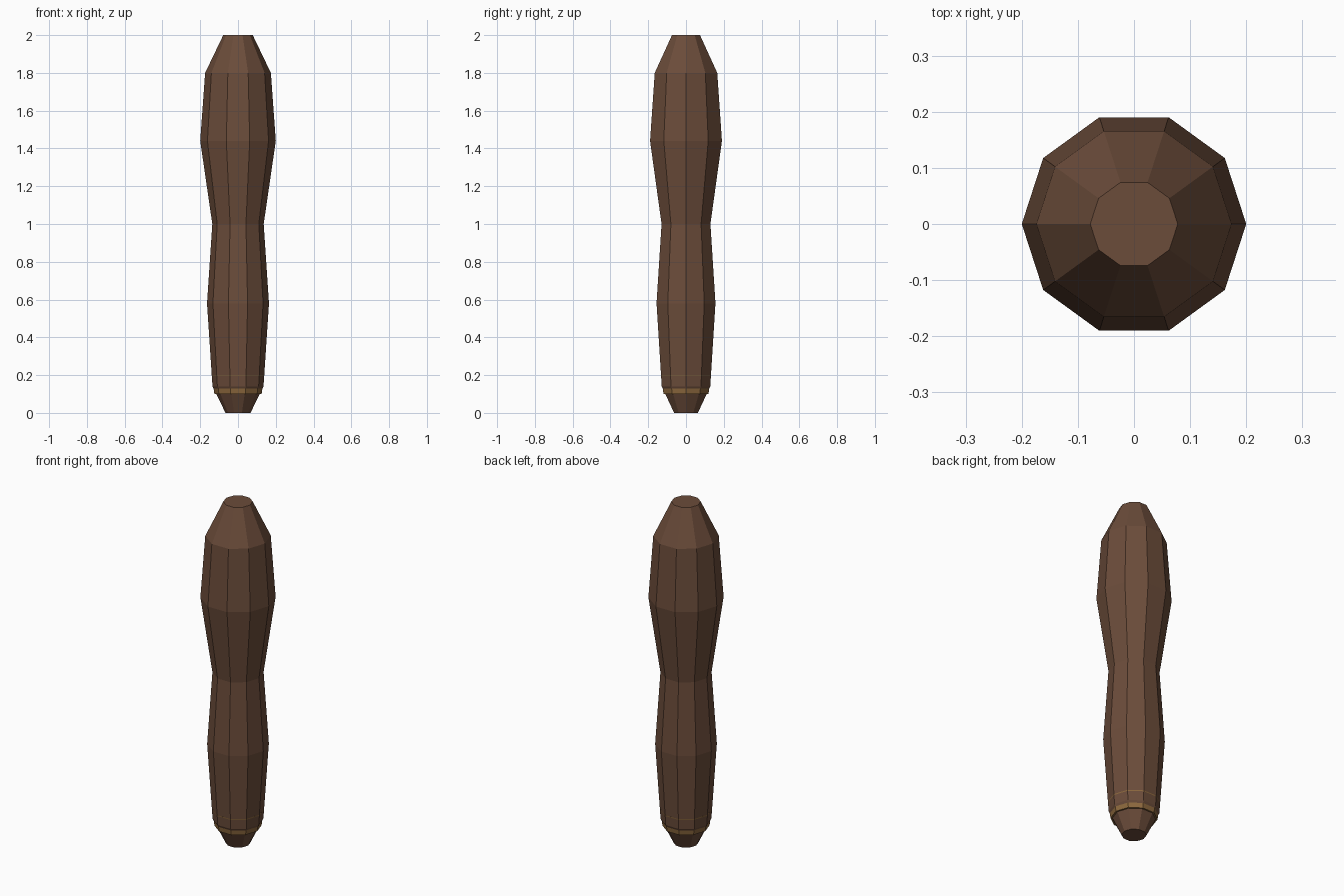
import bpy
import bmesh
from math import cos, sin, tau

cube = bpy.data.objects.get("Cube")
if cube:
    bpy.data.objects.remove(cube, do_unlink=True)

SIDES = 10


def srgb(r, g, b):
    def lin(c):
        c /= 255
        return c / 12.92 if c <= 0.04045 else ((c + 0.055) / 1.055) ** 2.4
    return (lin(r), lin(g), lin(b), 1)


def material(name, color):
    mat = bpy.data.materials.new(name)
    mat.diffuse_color = color
    mat.use_nodes = True
    bsdf = mat.node_tree.nodes["Principled BSDF"]
    bsdf.inputs["Base Color"].default_value = color
    bsdf.inputs["Roughness"].default_value = 0.7
    return mat


def turned_part(name, profile, mat):
    """Faceted solid of revolution from (radius, height) pairs, capped at both ends."""
    bm = bmesh.new()
    rings = [[bm.verts.new((r * cos(tau * i / SIDES), r * sin(tau * i / SIDES), z))
              for i in range(SIDES)] for r, z in profile]
    for low, high in zip(rings, rings[1:]):
        for i in range(SIDES):
            j = (i + 1) % SIDES
            bm.faces.new((low[i], low[j], high[j], high[i]))
    bm.faces.new(rings[0][::-1])
    bm.faces.new(rings[-1])
    mesh = bpy.data.meshes.new(name)
    bm.to_mesh(mesh)
    bm.free()
    mesh.materials.append(mat)
    obj = bpy.data.objects.new(name, mesh)
    bpy.context.collection.objects.link(obj)
    return obj


wood = material("brown wood", srgb(107, 76, 58))
brass = material("dull brass", srgb(140, 104, 61))

# Turned wooden grip with a narrow waist and tapered ends
turned_part("grip", [(0.066, 0), (0.135, 0.14), (0.164, 0.58), (0.136, 1.0),
                     (0.2, 1.44), (0.174, 1.8), (0.078, 2.0)], wood)

# Brass ferrule, mostly sunk into the lower end of the grip
turned_part("ferrule", [(0.125, 0.1), (0.1394, 0.2)], brass)
